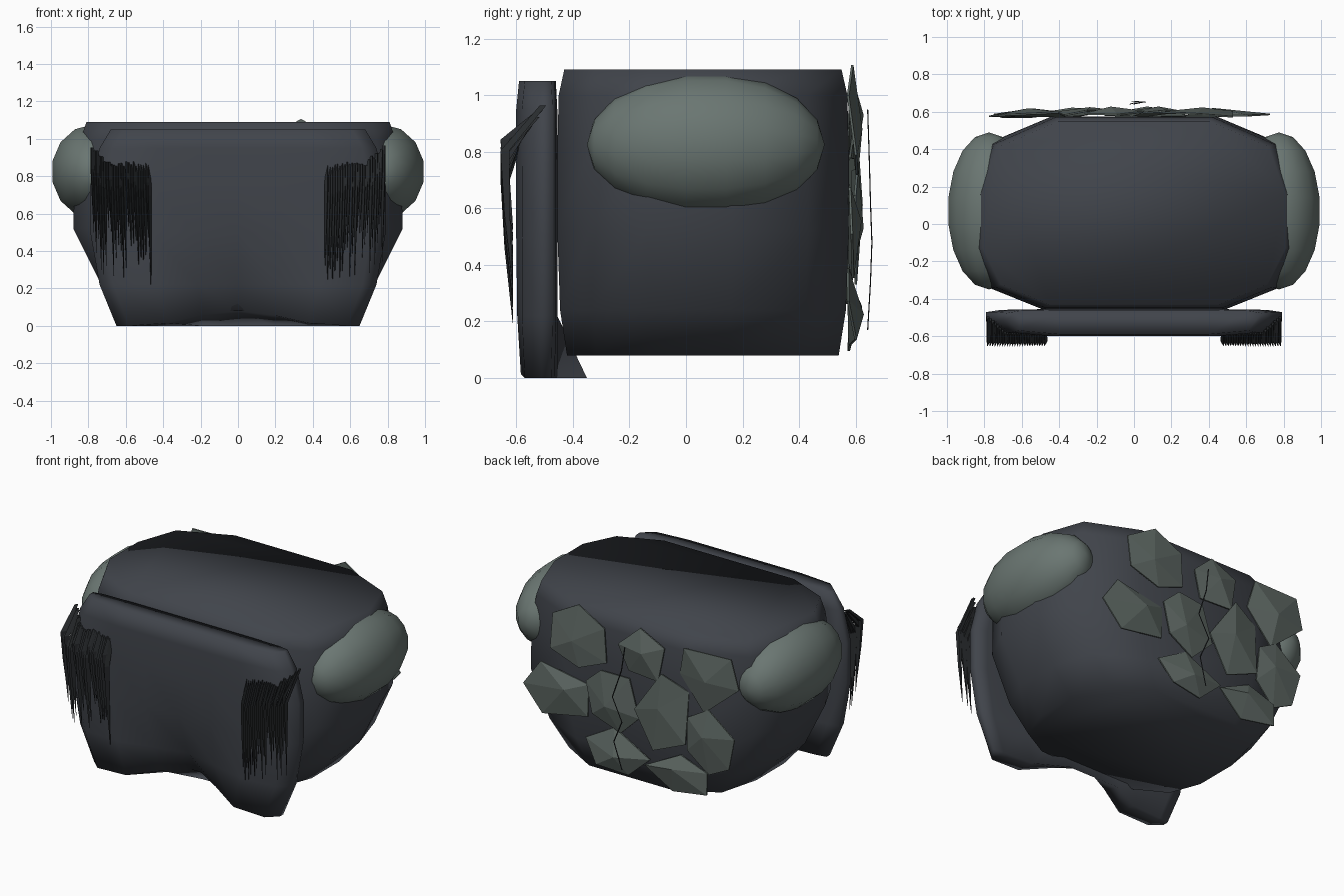
import bpy, bmesh, math, random

if "Cube" in bpy.data.objects:
    bpy.data.objects.remove(bpy.data.objects["Cube"])

random.seed(7)

def mat(name, rgb):
    m = bpy.data.materials.new(name)
    m.diffuse_color = (*rgb, 1)
    m.use_nodes = True
    m.node_tree.nodes["Principled BSDF"].inputs["Base Color"].default_value = m.diffuse_color
    return m

SLATE = mat("slate grey", (0.052, 0.058, 0.07))
MOSS = mat("moss grey", (0.145, 0.182, 0.168))
STONE = mat("stone grey", (0.115, 0.142, 0.13))
HAIR = mat("dark hair", (0.024, 0.027, 0.03))

def finish(name, bm, material, smooth):
    bmesh.ops.recalc_face_normals(bm, faces=bm.faces[:])
    me = bpy.data.meshes.new(name)
    bm.to_mesh(me)
    bm.free()
    me.materials.append(material)
    for p in me.polygons:
        p.use_smooth = smooth
    ob = bpy.data.objects.new(name, me)
    bpy.context.collection.objects.link(ob)
    return ob

def bridge(bm, a, b, closed=True):
    n = len(a)
    for i in range(n if closed else n - 1):
        j = (i + 1) % n
        bm.faces.new((a[i], a[j], b[j], b[i]))

# Body: stacked rounded outlines, flat top and bottom
half = [(0.56, -0.44), (0.88, -0.33), (1.0, -0.13), (1.0, 0.16), (0.89, 0.42), (0.5, 0.56)]
outline = half + [(-x, y) for x, y in reversed(half)]
bm = bmesh.new()
rings = []
for z, hx, sy in [(0.08, 0.60, 0.96), (0.24, 0.74, 1.01), (0.52, 0.88, 1.03),
                  (0.8, 0.875, 1.03), (1.0, 0.84, 1.02), (1.09, 0.81, 0.98)]:
    rings.append([bm.verts.new((x * hx, 0.05 + (y - 0.05) * sy, z)) for x, y in outline])
for a, b in zip(rings, rings[1:]):
    bridge(bm, a, b)
bm.faces.new(rings[0])
bm.faces.new(rings[-1])
finish("body", bm, SLATE, True)

# Front plate: thick shield whose lower middle folds back between two legs
bm = bmesh.new()
cols = [-1, -0.9, -0.58, -0.29, 0, 0.29, 0.58, 0.9, 1]
rows = [(1.05, 0.68), (0.95, 0.74), (0.75, 0.79), (0.5, 0.79), (0.22, 0.74), (0.0, 0.65)]
front, back = [], []
for z, hw in rows:
    fr, bk = [], []
    for u in cols:
        a = abs(u)
        fold = max(0, 0.5 - z) / 0.5 * max(0, 1 - a / 0.6)
        edge = 0.0 if a < 0.6 else (0.02 if a < 0.95 else 0.08)
        top = 0.01 if z > 1 or z == 0 else 0
        lift = 0.08 * math.sqrt(fold) if z == 0 else 0
        fr.append(bm.verts.new((u * hw, -0.6 + edge + top + 0.19 * fold, z + lift)))
        # the back of the fold stays low and tucks under the body
        by = -0.455 - edge * 0.2 - top * 0.5 + 0.11 * min(1, fold * 2) * (z == 0)
        bk.append(bm.verts.new((u * hw, by, z)))
    front.append(fr)
    back.append(bk)
for g in (front, back):
    for a, b in zip(g, g[1:]):
        bridge(bm, a, b, False)
bridge(bm, front[0], back[0], False)
bridge(bm, front[-1], back[-1], False)
for k in (0, -1):
    bridge(bm, [r[k] for r in front], [r[k] for r in back], False)
finish("front_plate", bm, SLATE, True)

# Shoulder pods
for s, side in ((1, "right"), (-1, "left")):
    bm = bmesh.new()
    bmesh.ops.create_uvsphere(bm, u_segments=14, v_segments=9, radius=1)
    for v in bm.verts:
        x, y, z = v.co
        # long axis of the sphere runs front to back
        v.co = (s * (0.775 + 0.226 * x), 0.07 + 0.42 * z, 0.825 + 0.255 * y)
    finish("shoulder_pod_" + side, bm, MOSS, True)

# Hair fringes: tapering curved strands at the upper front corners
for s, side in ((1, "right"), (-1, "left")):
    bm = bmesh.new()
    n = 24
    for i in range(n):
        t = i / (n - 1)
        outer = max(0, t - 0.7) / 0.3
        x = 0.475 + 0.305 * t
        top = 0.85 + 0.03 * random.random() + outer * 0.1
        low = random.choice((0.22, 0.3, 0.38, 0.46)) + random.uniform(-0.03, 0.05) + 0.06 * t
        prev = None
        for k, (f, y, r) in enumerate([(0, -0.585 + 0.08 * outer, 0.8),
                                       (0.25, -0.64, 1.1), (0.6, -0.632, 0.7), (1, -0.612, 0.05)]):
            z = top + (low - top) * f
            cx = x - 0.01 * f
            ring = [bm.verts.new((s * (cx + dx * 0.01 * r), y + dy * r, z))
                    for dx, dy in ((-1, 0.014), (1, 0.014), (0.6, -0.014))]
            if prev:
                bridge(bm, prev, ring)
            else:
                bm.faces.new(ring)
            prev = ring
        bm.faces.new(prev)
    finish("hair_fringe_" + side, bm, HAIR, False)

# Back scales: irregular faceted stones (x, z, width, height, sides, start angle)
scales = [(0.33, 0.90, 0.44, 0.36, 6, 0.5), (-0.11, 0.90, 0.34, 0.30, 5, 0.2),
          (-0.56, 0.88, 0.40, 0.42, 5, 0.9), (0.48, 0.51, 0.43, 0.34, 5, 0.0),
          (0.1, 0.57, 0.37, 0.37, 6, 0.3), (-0.26, 0.58, 0.36, 0.50, 5, 1.4),
          (-0.58, 0.47, 0.32, 0.42, 6, 0.6), (0.07, 0.25, 0.46, 0.26, 5, 0.4),
          (-0.37, 0.21, 0.42, 0.23, 5, 0.1)]
for i, (cx, cz, w, h, n, a0) in enumerate(scales):
    bm = bmesh.new()
    rim, base = [], []
    for k in range(n):
        a = a0 + (k + random.uniform(-0.2, 0.2)) * math.tau / n
        r = random.uniform(0.98, 1.15)
        x, z = cx + w / 2 * r * math.cos(a), cz + h / 2 * r * math.sin(a)
        y = 0.59 + random.uniform(-0.015, 0.02) - 0.02 * max(0, abs(x) - 0.4)
        rim.append(bm.verts.new((x, y, z)))
        base.append(bm.verts.new((x, y - 0.008, z)))
    peak = bm.verts.new((cx + random.uniform(-0.07, 0.07), 0.63 - 0.02 * abs(cx),
                         cz + random.uniform(-0.05, 0.05)))
    for k in range(n):
        bm.faces.new((rim[k], rim[(k + 1) % n], peak))
    bridge(bm, rim, base)
    bm.faces.new(base)
    finish(f"back_scale_{i + 1}", bm, STONE, False)

# Thin loose strand hanging down the middle of the back
bm = bmesh.new()
pts = [(-0.02, 0.64, 0.95), (0.0, 0.645, 0.8), (0.06, 0.65, 0.62),
       (-0.01, 0.655, 0.48), (0.05, 0.65, 0.34), (0.0, 0.64, 0.17)]
prev = None
for x, y, z in pts:
    ring = [bm.verts.new((x + dx, y + dy, z)) for dx, dy in ((-0.004, 0), (0.004, 0), (0, 0.004))]
    if prev:
        bridge(bm, prev, ring)
    prev = ring
finish("back_strand", bm, HAIR, False)
